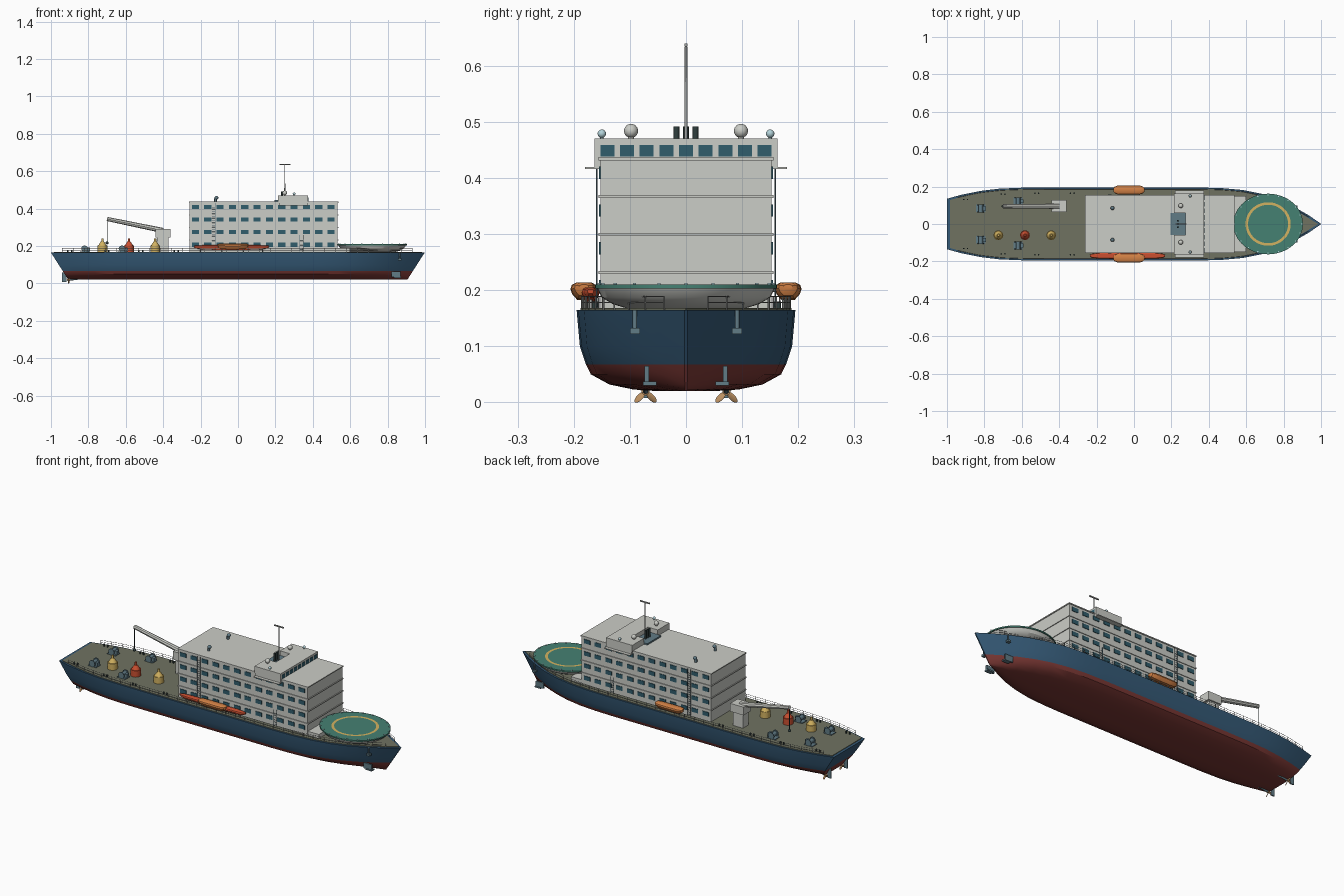
import bpy, bmesh, math
from mathutils import Vector, Matrix

if "Cube" in bpy.data.objects:
    bpy.data.objects.remove(bpy.data.objects["Cube"])

COL = {"navy": (.035, .1, .18), "red": (.2, .04, .035), "deck": (.16, .17, .12), "white": (.6, .61, .57),
       "glass": (.03, .11, .15), "green": (.06, .22, .17), "yellow": (.65, .45, .12), "orange": (.65, .22, .06),
       "scarlet": (.6, .08, .03), "steel": (.12, .2, .24), "dark": (.03, .05, .05), "bronze": (.5, .28, .12),
       "grey": (.35, .36, .35), "pale": (.45, .65, .7)}
MATS = {}
for k, c in COL.items():
    MATS[k] = bpy.data.materials.new(k)
    MATS[k].diffuse_color = (*c, 1)


class Part:
    """Collects primitives in one bmesh, then becomes a named object."""
    def __init__(self, name, *cols):
        self.name, self.cols, self.bm = name, cols, bmesh.new()

    def box(self, x0, x1, y0, y1, z0, z1):
        m = Matrix.Translation(((x0 + x1) / 2, (y0 + y1) / 2, (z0 + z1) / 2))
        bmesh.ops.create_cube(self.bm, size=1, matrix=m @ Matrix.Diagonal((x1 - x0, y1 - y0, z1 - z0, 1)))
        return self

    def rod(self, a, b, r, r2=None, n=12):
        a, b = Vector(a), Vector(b)
        m = Matrix.Translation((a + b) / 2) @ (b - a).to_track_quat('Z', 'Y').to_matrix().to_4x4()
        bmesh.ops.create_cone(self.bm, cap_ends=True, segments=n, radius1=r, radius2=r if r2 is None else r2,
                              depth=(b - a).length, matrix=m)
        return self

    def ball(self, c, r, s=(1, 1, 1), rot=Matrix.Identity(4)):
        bmesh.ops.create_uvsphere(self.bm, u_segments=20, v_segments=12, radius=r,
                                  matrix=Matrix.Translation(c) @ rot @ Matrix.Diagonal((*s, 1)))
        return self

    def loft(self, rings):
        vs = [[self.bm.verts.new(p) for p in r] for r in rings]
        n = len(vs[0])
        for a, b in zip(vs, vs[1:]):
            for i in range(n):
                self.bm.faces.new((a[i], a[(i + 1) % n], b[(i + 1) % n], b[i]))
        self.bm.faces.new(vs[0][::-1])
        self.bm.faces.new(vs[-1])
        return self

    def done(self, smooth=True):
        bmesh.ops.recalc_face_normals(self.bm, faces=self.bm.faces)
        me = bpy.data.meshes.new(self.name)
        self.bm.to_mesh(me)
        self.bm.free()
        for c in self.cols:
            me.materials.append(MATS[c])
        ob = bpy.data.objects.new(self.name, me)
        bpy.context.collection.objects.link(ob)
        if smooth:
            bpy.ops.object.select_all(action='DESELECT')
            ob.select_set(True)
            bpy.context.view_layer.objects.active = ob
            bpy.ops.object.shade_smooth_by_angle(angle=math.radians(32))
        return ob


# Hull: stations (x, half width) lofted with one section shape, raked at both ends
PLAN = [(-1, .135), (-.92, .157), (-.82, .177), (-.72, .189), (-.6, .194), (-.45, .195), (0, .195), (.35, .195),
        (.47, .192), (.58, .182), (.68, .162), (.77, .132), (.85, .095), (.93, .049), (.998, .003)]
SECT = [(.02, .25), (.023, .48), (.032, .7), (.05, .87), (.068, .915), (.1, .97), (.165, 1)]


def width(x):
    for (a, wa), (b, wb) in zip(PLAN, PLAN[1:]):
        if a <= x <= b:
            return wa + (wb - wa) * (x - a) / (b - a)
    return 0


hull = Part("hull", "navy", "red")
rings = []
for x, w in PLAN:
    half = [(x * (.907 + .093 * (z - .02) / .145), w * f, z) for z, f in SECT]
    rings.append([(p[0], -p[1], p[2]) for p in half[::-1]] + half)
hull.loft(rings)
flat = [f for f in hull.bm.faces if len(f.verts) > 4]
bmesh.ops.bisect_plane(hull.bm, geom=flat + [e for f in flat for e in f.edges] + [v for f in flat for v in f.verts],
                       plane_co=(0, 0, .068), plane_no=(0, 0, 1))
for f in hull.bm.faces:
    f.material_index = 1 if f.calc_center_median().z < .067 else 0
hull.done()

# Deck plate set just inside the hull edge
inner = [(x * .985, max(w - .007, .001)) for x, w in PLAN]
outline = [(x, -w) for x, w in inner] + [(x, w) for x, w in inner[::-1]]
Part("main_deck", "deck").loft([[(x, y, z) for x, y in outline] for z in (.16, .168)]).done(False)

# Accommodation block: four storeys separated by slabs
block, slabs, panes = Part("accommodation_decks", "white"), Part("floor_slabs", "white"), Part("side_windows", "glass")
for i in range(4):
    z = .166 + .0675 * i
    block.box(-.258, .533, -.152, .152, z, z + .064)
    slabs.box(-.262, .537, -.156, .156, z + .063, z + .0685)
    for j in range(12):
        x = -.228 + .066 * j
        for s in (-1, 1):
            panes.box(x - .019, x + .019, s * .153 - .002, s * .153 + .002, z + .03, z + .052)
for p in (block, slabs, panes):
    p.done(False)

# Bridge with an aft recess, side wings and windows
bridge = Part("bridge", "white").box(.275, .375, -.163, .163, .432, .47)
for s in (-1, 1):
    bridge.box(.215, .275, min(s * .06, s * .163), max(s * .06, s * .163), .432, .47)
    bridge.box(.22, .375, min(s * .15, s * .163), max(s * .15, s * .163), .42, .433)
    bridge.box(.22, .375, min(s * .15, s * .18), max(s * .15, s * .18), .416, .42)
bridge.done(False)
Part("recess_floor", "steel").box(.195, .276, -.06, .06, .43, .445).done(False)
bw = Part("bridge_windows", "glass")
for j in range(9):
    y = -.14 + .035 * j
    bw.box(.374, .377, y - .0125, y + .0125, .438, .459)
bw.box(.373, .378, -.155, .155, .4345, .4365)
bw.done(False)

# Mast, exhausts, domes and lamps
mast = Part("mast", "grey").rod((.25, 0, .44), (.25, 0, .64), .003, .0022)
mast.box(.222, .28, -.003, .003, .634, .64).done()
ex = Part("exhaust_pipes", "dark")
for y in (-.017, 0, .017):
    ex.rod((.235, y, .44), (.235, y, .492), .005)
ex.done()
domes, lamps, vents = Part("radar_domes", "white"), Part("search_lights", "pale"), Part("roof_vents", "steel")
for s in (-1, 1):
    domes.ball((.25, s * .098, .484), .0125).rod((.25, s * .098, .468), (.25, s * .098, .478), .005)
    lamps.ball((.3, s * .15, .479), .0075).rod((.3, s * .15, .468), (.3, s * .15, .474), .003)
    vents.rod((-.12, s * .085, .434), (-.12, s * .085, .455), .007).ball((-.115, s * .085, .458), .01)
for p in (domes, lamps, vents):
    p.done()

# Side ladders
lad = Part("side_ladders", "steel")
for s in (-1, 1):
    for x, top in ((-.13, .43), (.34, .26)):
        for d in (-.009, .009):
            lad.rod((x + d, s * .159, .17), (x + d, s * .159, top), .0013, n=6)
        for k in range(int((top - .18) / .012)):
            lad.rod((x - .009, s * .159, .18 + k * .012), (x + .009, s * .159, .18 + k * .012), .001, n=5)
lad.done()


# Helicopter deck on a flared base, with ring marking and edge lights
def oval(rx, ry, z, n=64):
    return [(.717 + rx * math.cos(2 * math.pi * i / n), ry * math.sin(2 * math.pi * i / n), z) for i in range(n)]


Part("helideck_base", "white").loft([oval(.115, .1, .166), oval(.148, .13, .175), oval(.17, .15, .187),
                                     oval(.18, .158, .203)]).done()
Part("helideck_house", "white").box(.53, .6, -.15, .15, .166, .19).done(False)
Part("helideck", "green").loft([oval(.186, .162, .203), oval(.186, .162, .21)]).done()
ring = Part("landing_ring", "yellow")
a, b = [[ring.bm.verts.new(p) for p in oval(r, r * .96, .2108)] for r in (.107, .121)]
for i in range(64):
    ring.bm.faces.new((a[i], b[i], b[(i + 1) % 64], a[(i + 1) % 64]))
ring.done(False)
el = Part("deck_edge_lights", "pale")
for x, y, z in oval(.18, .156, .211, 20):
    el.box(x - .003, x + .003, y - .003, y + .003, .209, .213)
el.done(False)


# Lifeboats and the long rescue boat
def boat(name, col, cx, cy, hl, hw, z0, z1):
    prof = [(-1, .35, .55), (-.93, .7, .25), (-.75, .95, .05), (-.4, 1, 0), (.4, 1, 0), (.75, .95, .05), (.93, .7, .25), (1, .35, .55)]
    h = z1 - z0
    rs = []
    for u, w, k in prof:
        zb, zt = z0 + h * k, z1 - h * .25 * k
        pts = [(-.5, 0), (-.85, .3), (-1, .6), (-.9, .85), (-.55, 1), (.55, 1), (.9, .85), (1, .6), (.85, .3), (.5, 0)]
        rs.append([(cx + u * hl, cy + p * w * hw, zb + q * (zt - zb)) for p, q in pts])
    Part(name, col).loft(rs).done()


dav = Part("boat_davits", "grey")
for s, n in ((-1, "right"), (1, "left")):
    boat("lifeboat_" + n, "orange", -.027, s * .182, .083, .024, .183, .214)
    for x in (-.085, .03):
        dav.rod((x, s * .178, .165), (x, s * .178, .19), .003).rod((x, s * .15, .2), (x, s * .18, .2), .003)
for x in (-.2, .13):
    dav.rod((x, -.17, .165), (x, -.17, .19), .003)
dav.done()
boat("rescue_boat", "scarlet", -.035, -.17, .2, .016, .18, .205)

# Deck crane: pedestal, cab, boom, cable and hook
crane = Part("crane", "white").box(-.432, -.372, .07, .12, .165, .248).box(-.442, -.36, .063, .128, .245, .29)
crane.rod((-.4, .095, .283), (-.7, .095, .345), .014, .011, 8).done()
Part("crane_cable", "dark").rod((-.7, .095, .34), (-.7, .095, .22), .0015, n=6).ball((-.7, .095, .217), .008).done()

# Buoys standing on the aft deck
for name, col, x in (("aft_buoy", "yellow", -.725), ("middle_buoy", "scarlet", -.583), ("forward_buoy", "yellow", -.443)):
    b = Part(name, col).rod((x, -.06, .166), (x, -.06, .203), .026, n=20)
    b.rod((x, -.06, .203), (x, -.06, .225), .022, .008, 20).rod((x, -.06, .225), (x, -.06, .24), .006).done()

# Winches and bollards
win, bol = Part("winches", "steel"), Part("bollards", "dark")
for x, y in ((-.82, .083), (-.82, -.085), (-.62, .122), (-.62, -.115), (.6, .13), (.6, -.13)):
    if x > 0:
        continue
    win.box(x - .025, x + .025, y - .02, y + .02, .166, .172)
    win.rod((x, y - .018, .185), (x, y + .018, .185), .012)
    for d in (-.019, .019):
        win.rod((x, y + d - .002, .185), (x, y + d + .002, .185), .018)
    win.box(x + .013, x + .028, y - .01, y + .01, .17, .192)
for x in (-.9, -.7, -.52, -.33):
    for s in (-1, 1):
        for d in (-.01, .01):
            bol.rod((x + d, s * (width(x) - .03), .166), (x + d, s * (width(x) - .03), .18), .004)
win.done()
bol.done()

# Railings following the deck edge
rail = Part("railings", "grey")
for s in (-1, 1):
    pts = [Vector((-.94 + .0585 * i, s * (width(-.94 + .0585 * i) - .009), .165)) for i in range(33)]
    for p, q in zip(pts, pts[1:]):
        for h in (.013, .024):
            rail.rod(p + Vector((0, 0, h)), q + Vector((0, 0, h)), .0009, n=5)
    for p in pts:
        rail.rod(p, p + Vector((0, 0, .024)), .0014, n=6)
rail.done()

# Anchors, bow brackets, propellers and rudders
anc, prop, rud = Part("anchors", "steel"), Part("propellers", "bronze"), Part("shafts_and_rudders", "steel")
for s in (-1, 1):
    anc.rod((.865, s * .091, .165), (.865, s * .091, .13), .004).box(.855, .873, s * .091 - .009, s * .091 + .009, .122, .133)
    anc.box(.82, .868, s * .07 - .004, s * .07 + .004, .034, .065).box(.835, .872, s * .065 - .012, s * .065 + .012, .03, .037)
    c = Vector((-.905, s * .072, .0245))
    rud.rod(c + Vector((.09, 0, .006)), c + Vector((-.006, 0, -.006)), .005)
    rud.box(-.94, -.918, s * .072 - .003, s * .072 + .003, .008, .06)
    prop.rod(c + Vector((.008, 0, -.005)), c + Vector((-.01, 0, -.005)), .007, .004)
    for k in range(4):
        R = Matrix.Rotation(math.radians(45 + 90 * k), 4, 'X')
        prop.ball(c + Vector((0, 0, -.005)) + R @ Vector((0, 0, .0145)), .0125,
                  (.15, .5, 1), R @ Matrix.Rotation(.5, 4, 'Z'))
for p in (anc, prop, rud):
    p.done()

for m in bpy.data.materials:
    if m.users and not m.is_grease_pencil:
        m.use_nodes = True
        m.node_tree.nodes["Principled BSDF"].inputs["Base Color"].default_value = m.diffuse_color
